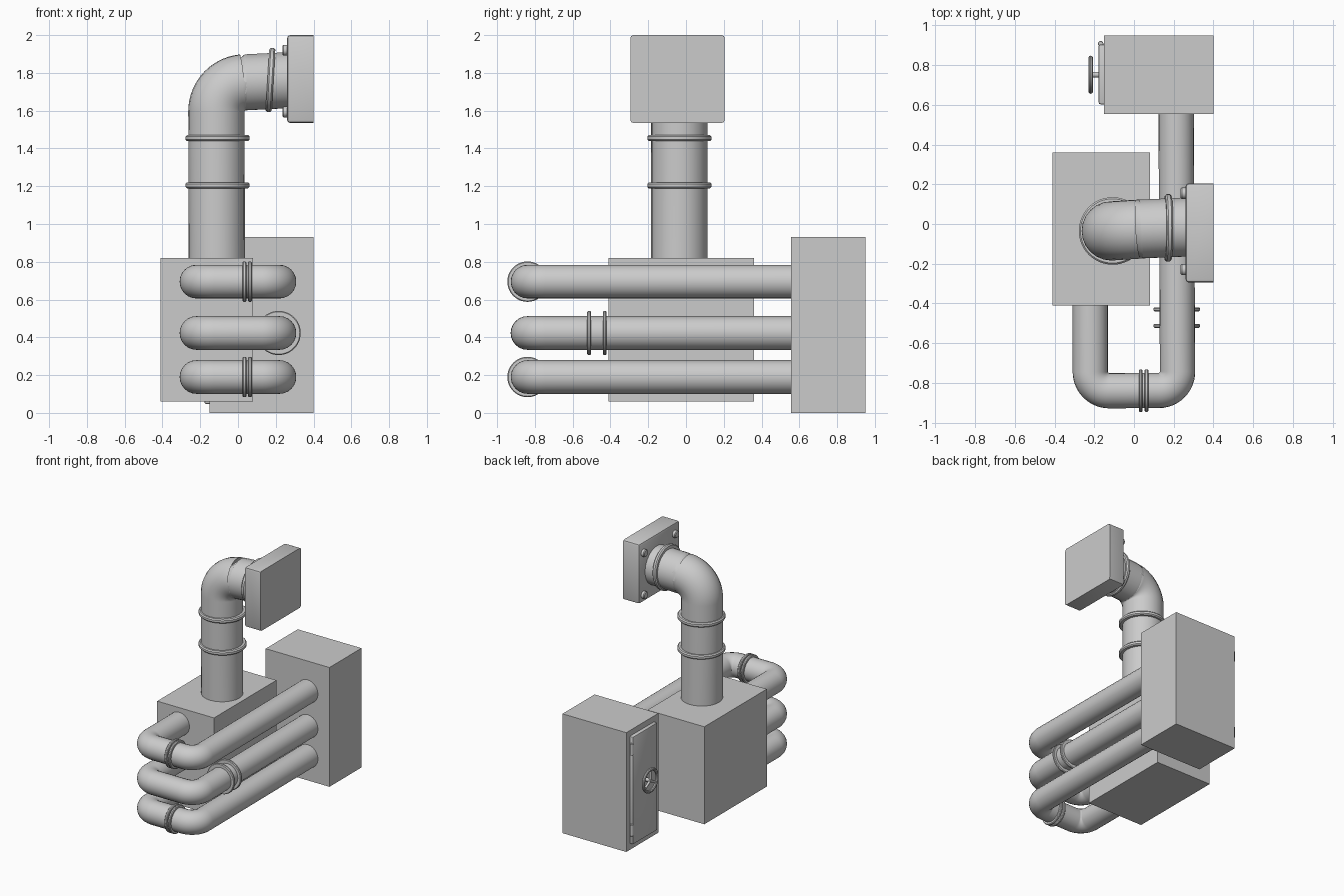
import bpy, bmesh, math
from mathutils import Vector, Matrix

if "Cube" in bpy.data.objects:
    bpy.data.objects.remove(bpy.data.objects["Cube"])


def finish(name, bm, angle=35):
    me = bpy.data.meshes.new(name)
    bmesh.ops.recalc_face_normals(bm, faces=bm.faces)
    bm.to_mesh(me)
    bm.free()
    ob = bpy.data.objects.new(name, me)
    bpy.context.collection.objects.link(ob)
    smooth(ob, angle)
    return ob


def smooth(ob, angle=35):
    bpy.ops.object.select_all(action='DESELECT')
    ob.select_set(True)
    bpy.context.view_layer.objects.active = ob
    bpy.ops.object.shade_smooth_by_angle(angle=math.radians(angle))


def box(name, lo, hi, bevel=0, keep=None):
    """Box from corner to corner; bevels every edge except those on the plane x = keep."""
    lo, hi = Vector(lo), Vector(hi)
    bm = bmesh.new()
    bmesh.ops.create_cube(bm, size=1)
    bmesh.ops.scale(bm, vec=hi - lo, verts=bm.verts)
    bmesh.ops.translate(bm, vec=(lo + hi) / 2, verts=bm.verts)
    if bevel:
        edges = [e for e in bm.edges
                 if keep is None or any(abs(v.co.x - keep) > 1e-4 for v in e.verts)]
        bmesh.ops.bevel(bm, geom=edges, offset=bevel, segments=2, profile=0.5, affect='EDGES')
    return finish(name, bm, 30)


def lathe(name, centre, axis, profile, steps=48):
    """Spin (radius, height) points about an axis through centre."""
    bm = bmesh.new()
    rot = Vector((0, 0, 1)).rotation_difference(Vector(axis).normalized()).to_matrix().to_4x4()
    vs = [bm.verts.new((r, 0, h)) for r, h in profile]
    es = [bm.edges.new(p) for p in zip(vs, vs[1:])]
    bmesh.ops.spin(bm, geom=vs + es, cent=(0, 0, 0), axis=(0, 0, 1),
                   angle=2 * math.pi, steps=steps, use_merge=True)
    bmesh.ops.remove_doubles(bm, verts=bm.verts, dist=1e-5)
    bmesh.ops.transform(bm, matrix=Matrix.Translation(centre) @ rot, verts=bm.verts)
    return finish(name, bm)


def collar(name, centre, axis, outer, inner, width):
    h, b = width / 2, width * 0.25
    lathe(name, centre, axis, [(inner, -h), (outer - b, -h), (outer, -h + b),
                               (outer, h - b), (outer - b, h), (inner, h)])


def rod(name, centre, axis, radius, length):
    h, b = length / 2, radius * 0.2
    lathe(name, centre, axis, [(0, -h), (radius - b, -h), (radius, -h + b),
                               (radius, h - b), (radius - b, h), (0, h)], 20)


def pipe(name, corners, radius, bend, steps=12):
    """Round tube along a path whose inner corners are rounded by the bend radius."""
    c = [Vector(p) for p in corners]
    path = [c[0]]
    for a, p, b in zip(c, c[1:], c[2:]):
        u, v = (a - p).normalized(), (b - p).normalized()
        half = u.angle(v) / 2
        mid = p + (u + v).normalized() * bend / math.sin(half)
        start = p + u * bend / math.tan(half) - mid
        turn = start.cross(-u).normalized()
        for i in range(steps + 1):
            t = (math.pi - 2 * half) * i / steps
            path.append(mid + Matrix.Rotation(t, 3, turn) @ start)
    path.append(c[-1])
    cu = bpy.data.curves.new(name, 'CURVE')
    cu.dimensions = '3D'
    cu.bevel_depth = radius
    cu.bevel_resolution = 10
    sp = cu.splines.new('POLY')
    sp.points.add(len(path) - 1)
    for pt, co in zip(sp.points, path):
        pt.co = (*co, 1)
    tmp = bpy.data.objects.new(name + "_path", cu)
    bpy.context.collection.objects.link(tmp)
    bpy.context.view_layer.update()
    me = bpy.data.meshes.new_from_object(tmp.evaluated_get(bpy.context.evaluated_depsgraph_get()))
    bpy.data.objects.remove(tmp)
    ob = bpy.data.objects.new(name, me)
    bpy.context.collection.objects.link(ob)
    smooth(ob, 50)


# main tank and rear cabinet
box("main_tank", (-0.41, -0.41, 0.06), (0.08, 0.36, 0.82))
box("rear_cabinet", (-0.15, 0.555, 0), (0.40, 0.95, 0.93))

# large duct up to the wall flange
pipe("large_duct", [(-0.112, -0.035, 0.80), (-0.115, -0.035, 1.75), (0.04, -0.025, 1.75),
                    (0.28, -0.015, 1.762)], 0.149, 0.154, 16)
for i, z in enumerate((1.205, 1.455)):
    collar(f"duct_collar_{i}", (-0.108, -0.035, z), (0, 0, 1), 0.17, 0.135, 0.032)
collar("duct_collar_2", (0.172, -0.02, 1.763), (1, 0, -0.06), 0.17, 0.135, 0.032)
box("wall_flange", (0.26, -0.295, 1.535), (0.40, 0.205, 2.0), 0.016, 0.40)
for i, y in enumerate((-0.23, 0.155)):
    for j, z in enumerate((1.593, 1.92)):
        rod(f"flange_bolt_{i}{j}", (0.255, y, z), (1, 0, 0), 0.028, 0.04)

# three U-shaped pipes joining tank and cabinet
for i, z in enumerate((0.19, 0.423, 0.695)):
    pipe(f"u_pipe_{i}", [(-0.22, -0.39, z), (-0.22, -0.84, z), (0.22, -0.838, z),
                         (0.212, 0.57, z)], 0.089, 0.095)
    if i == 1:
        for k, y in enumerate((-0.513, -0.43)):
            collar(f"u_collar_{i}{k}", (0.215, y, z), (0, 1, 0), 0.117, 0.08, 0.02)
    else:
        for k, x in enumerate((0.034, 0.063)):
            collar(f"u_collar_{i}{k}", (x, -0.839, z), (1, 0, 0), 0.107, 0.08, 0.02)

# cabinet door with hinges
box("cabinet_door", (-0.178, 0.603, 0.047), (-0.14, 0.905, 0.885), 0.009, -0.14)
for i, z in enumerate((0.16, 0.79)):
    rod(f"door_hinge_{i}", (-0.168, 0.908, z), (0, 0, 1), 0.014, 0.09)

# hand wheel on the door
wheel = Vector((-0.218, 0.752, 0.50))
ring = [(0.084 + 0.012 * math.cos(t), 0.012 * math.sin(t))
        for t in [2 * math.pi * i / 10 for i in range(11)]]
lathe("wheel_rim", wheel, (1, 0, 0), ring)
rod("wheel_shaft", wheel + Vector((0.022, 0, 0)), (1, 0, 0), 0.014, 0.065)
for i in range(3):
    a = math.pi / 2 + i * 2 * math.pi / 3
    d = Vector((0, math.cos(a), math.sin(a)))
    rod(f"wheel_spoke_{i}", wheel + d * 0.043, d, 0.009, 0.082)
